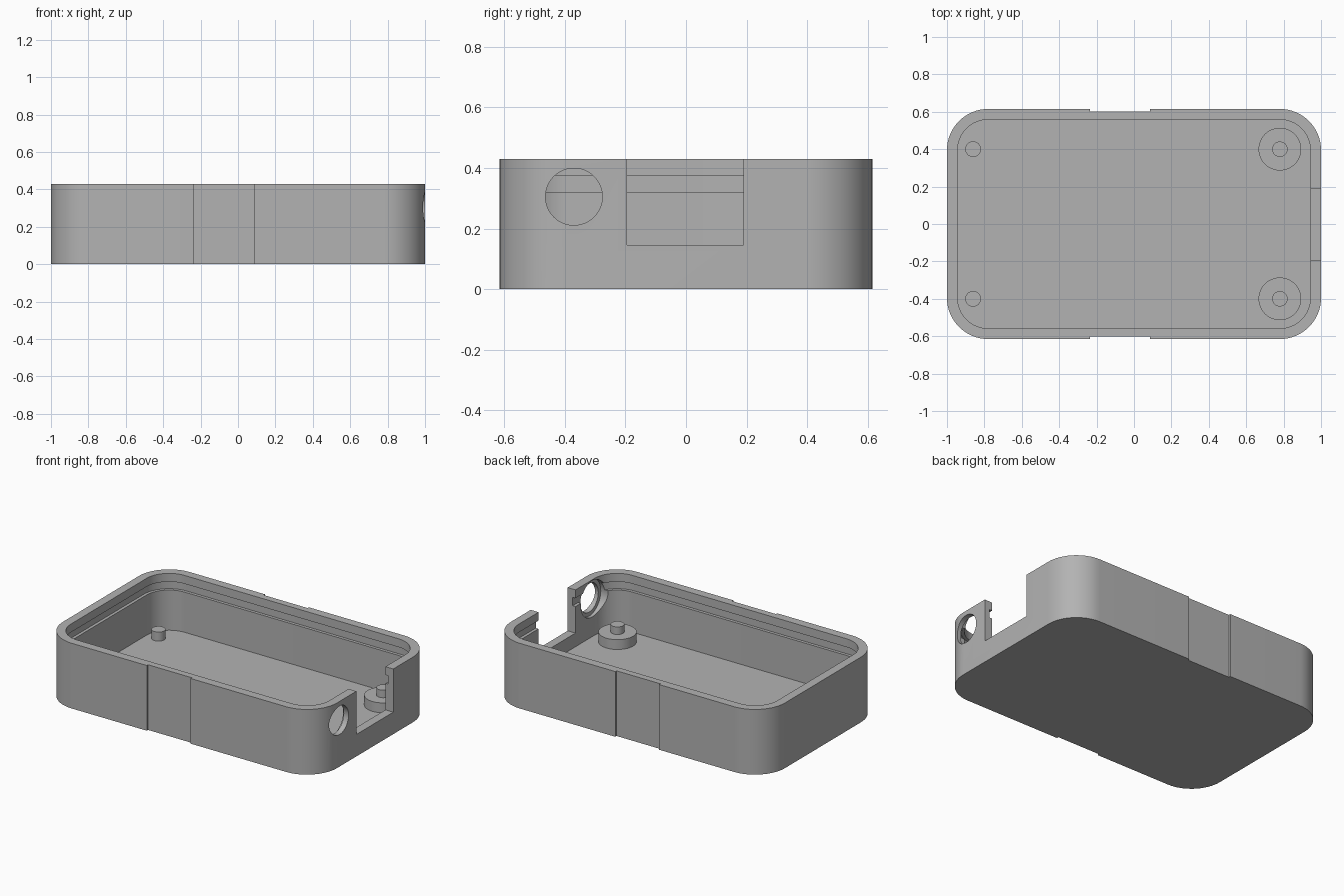
import bpy, bmesh, math
from mathutils import Matrix

cube = bpy.data.objects.get("Cube")
if cube:
    bpy.data.objects.remove(cube, do_unlink=True)

grey = bpy.data.materials.new("matte grey")
grey.use_nodes = True
colour = (0.45, 0.45, 0.45, 1)
grey.diffuse_color = colour
grey.node_tree.nodes["Principled BSDF"].inputs["Base Color"].default_value = colour

HX, HY, HEIGHT, RADIUS = 1.0, 0.615, 0.43, 0.22
WALL, FLOOR = 0.057, 0.055
OVER = 0.1  # cutter overshoot


def make(name, bm):
    bmesh.ops.recalc_face_normals(bm, faces=bm.faces)
    mesh = bpy.data.meshes.new(name)
    bm.to_mesh(mesh)
    bm.free()
    mesh.materials.append(grey)
    obj = bpy.data.objects.new(name, mesh)
    bpy.context.collection.objects.link(obj)
    return obj


def rounded_prism(name, inset, z0, z1, steps=16):
    """Rounded rectangle, offset inward from the outer wall and extruded."""
    bm = bmesh.new()
    r = RADIUS - inset
    verts = []
    for i, (sx, sy) in enumerate([(1, 1), (-1, 1), (-1, -1), (1, -1)]):
        for k in range(steps + 1):
            a = (i + k / steps) * math.pi / 2
            verts.append(bm.verts.new((sx * (HX - RADIUS) + r * math.cos(a),
                                       sy * (HY - RADIUS) + r * math.sin(a), z0)))
    base = bm.faces.new(verts)
    top = bmesh.ops.extrude_face_region(bm, geom=[base])["geom"]
    bmesh.ops.translate(bm, vec=(0, 0, z1 - z0),
                        verts=[g for g in top if isinstance(g, bmesh.types.BMVert)])
    return make(name, bm)


def box(name, lo, hi):
    bm = bmesh.new()
    bmesh.ops.create_cube(bm, size=1)
    for v in bm.verts:
        v.co = [lo[i] + (v.co[i] + 0.5) * (hi[i] - lo[i]) for i in range(3)]
    return make(name, bm)


def cylinder(name, centre, r, length, axis="Z"):
    bm = bmesh.new()
    turn = Matrix.Rotation(math.pi / 2, 4, "Y") if axis == "X" else Matrix()
    bmesh.ops.create_cone(bm, cap_ends=True, segments=48, radius1=r, radius2=r,
                          depth=length, matrix=Matrix.Translation(centre) @ turn)
    return make(name, bm)


def smooth(obj):
    bpy.ops.object.select_all(action="DESELECT")
    obj.select_set(True)
    bpy.context.view_layer.objects.active = obj
    bpy.ops.object.shade_smooth_by_angle(angle=math.radians(30))


def cut(obj, cutter):
    mod = obj.modifiers.new("cut", "BOOLEAN")
    mod.operation, mod.solver, mod.object = "DIFFERENCE", "EXACT", cutter
    bpy.context.view_layer.objects.active = obj
    bpy.ops.object.modifier_apply(modifier=mod.name)
    bpy.data.objects.remove(cutter, do_unlink=True)


# Tray shell with an inner snap groove below the rim
shell = rounded_prism("case_shell", 0, 0, HEIGHT)
cut(shell, rounded_prism("cavity_cutter", WALL, FLOOR, HEIGHT + OVER))
cut(shell, rounded_prism("groove_cutter", WALL - 0.02, 0.32, 0.375))

# Port window and round cable hole in the end wall
cut(shell, box("window_cutter", (0.85, -0.195, 0.145), (HX + OVER, 0.19, HEIGHT + OVER)))
cut(shell, cylinder("hole_cutter", (0.95, -0.37, 0.305), 0.094, 0.35, "X"))
cut(shell, cylinder("counterbore_cutter", (0.865, -0.37, 0.305), 0.12, 0.2, "X"))

# Shallow grip recesses on both long sides
for s in (-1, 1):
    y0, y1 = sorted((s * (HY - 0.013), s * (HY + OVER)))
    cut(shell, box("recess_cutter", (-0.235, y0, -OVER), (0.085, y1, HEIGHT + OVER)))
smooth(shell)


# Board supports standing on the floor
def post(name, x, y, r, z0, z1):
    smooth(cylinder(name, (x, y, (z0 + z1) / 2), r, z1 - z0))


for side, y in (("front", -0.4), ("back", 0.4)):
    post(side + "_right_pin", -0.86, y, 0.042, FLOOR - 0.01, 0.115)
    post(side + "_left_boss", 0.78, y, 0.114, FLOOR - 0.01, 0.12)
    post(side + "_left_pin", 0.78, y, 0.041, 0.11, 0.17)
